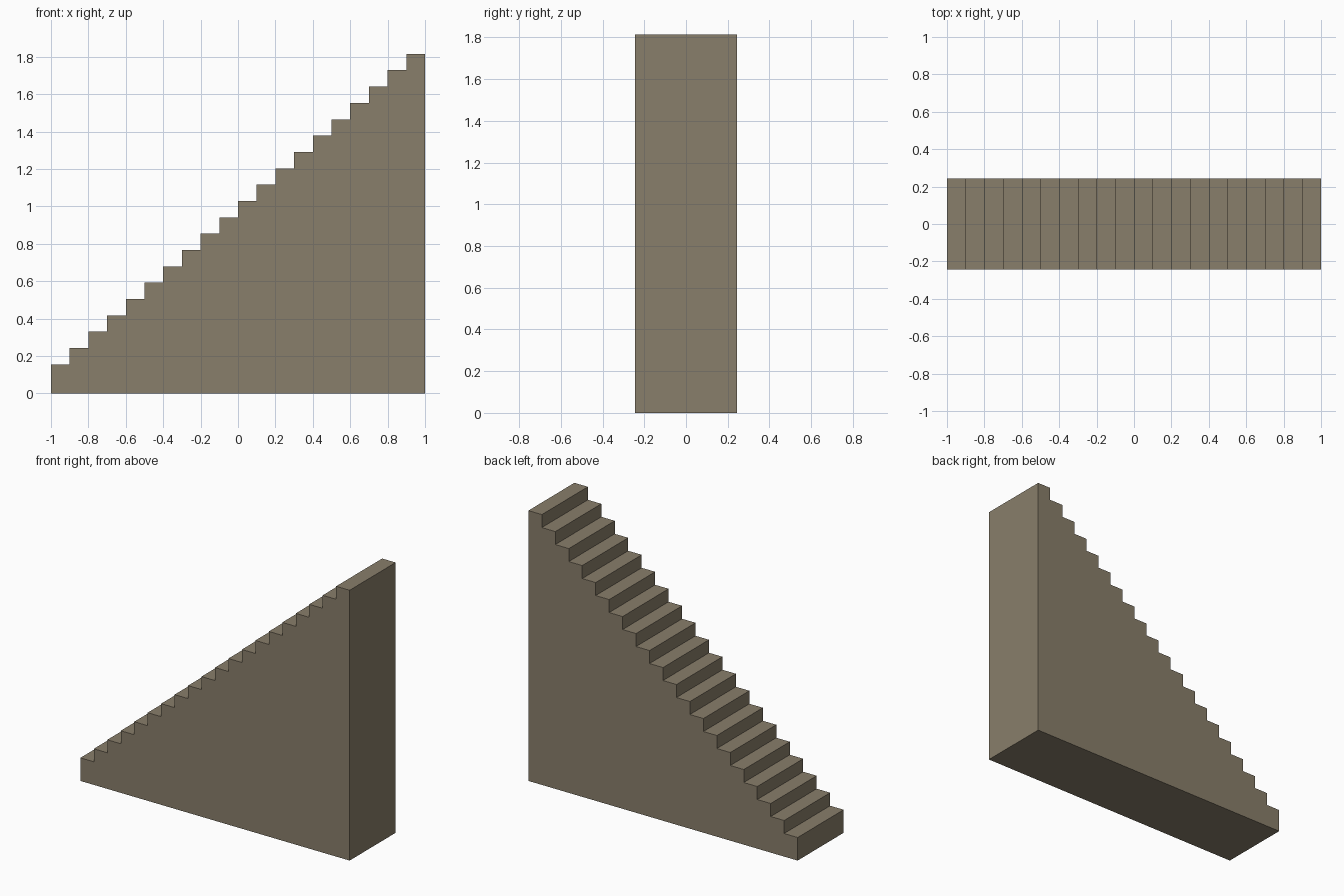
import bpy
import bmesh

if "Cube" in bpy.data.objects:
    bpy.data.objects.remove(bpy.data.objects["Cube"])

STEPS = 20
TREAD = 0.1
FIRST_HEIGHT = 0.155
RISE = (1.815 - FIRST_HEIGHT) / (STEPS - 1)
HALF_WIDTH = 0.244

# Stepped side profile, drawn in x and z
profile = [(1.0, 0.0), (-1.0, 0.0)]
for i in range(STEPS):
    z = FIRST_HEIGHT + i * RISE
    profile += [(-1 + i * TREAD, z), (-1 + (i + 1) * TREAD, z)]

# Solid staircase: extrude the profile across y
bm = bmesh.new()
side = bm.faces.new([bm.verts.new((x, -HALF_WIDTH, z)) for x, z in profile])
extruded = bmesh.ops.extrude_face_region(bm, geom=[side], use_keep_orig=True)
new_verts = [g for g in extruded["geom"] if isinstance(g, bmesh.types.BMVert)]
bmesh.ops.translate(bm, verts=new_verts, vec=(0, 2 * HALF_WIDTH, 0))
bmesh.ops.recalc_face_normals(bm, faces=bm.faces)
mesh = bpy.data.meshes.new("staircase")
bm.to_mesh(mesh)
bm.free()

staircase = bpy.data.objects.new("staircase", mesh)
bpy.context.collection.objects.link(staircase)

# Brown stone colour
stone = bpy.data.materials.new("stone")
stone.diffuse_color = (0.25, 0.21, 0.145, 1)
stone.use_nodes = True
stone.node_tree.nodes["Principled BSDF"].inputs["Base Color"].default_value = stone.diffuse_color
mesh.materials.append(stone)
